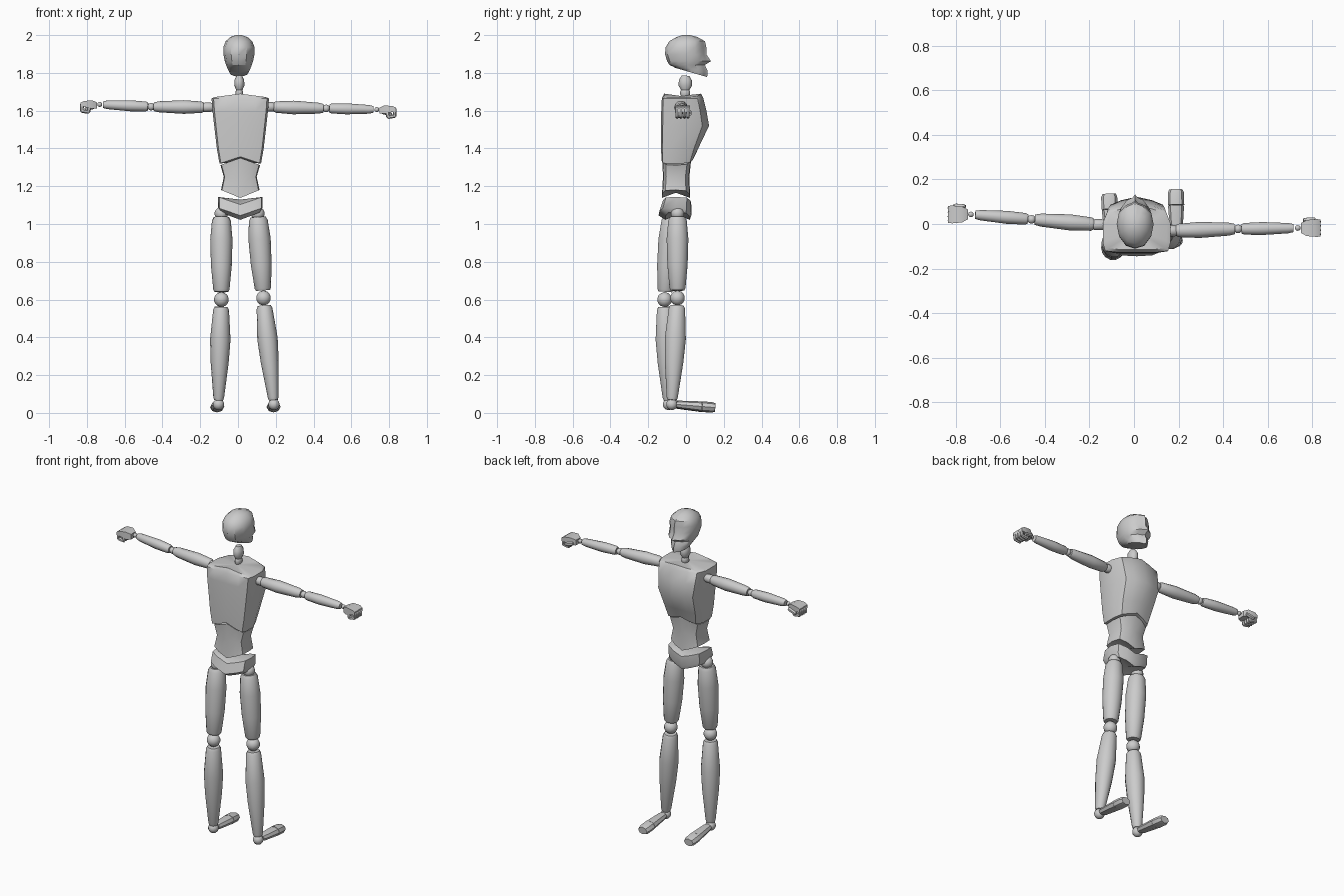
import bpy, bmesh, math
from mathutils import Vector

if "Cube" in bpy.data.objects:
    bpy.data.objects.remove(bpy.data.objects["Cube"])

grey = bpy.data.materials.new("plain grey")
grey.use_nodes = True
grey.diffuse_color = (0.6, 0.6, 0.6, 1)
grey.node_tree.nodes["Principled BSDF"].inputs["Base Color"].default_value = (0.6, 0.6, 0.6, 1)


def skin(name, rings, angle=40):
    """Closed surface through equal-length rings of points."""
    bm = bmesh.new()
    rows = [[bm.verts.new(p) for p in ring] for ring in rings]
    n = len(rows[0])
    for a, b in zip(rows, rows[1:]):
        for i in range(n):
            j = (i + 1) % n
            bm.faces.new((a[i], a[j], b[j], b[i]))
    for row in (rows[0], rows[-1]):
        cap = bm.verts.new(sum((v.co for v in row), Vector()) / n)
        for i in range(n):
            bm.faces.new((row[i], row[(i + 1) % n], cap))
    bmesh.ops.recalc_face_normals(bm, faces=bm.faces)
    mesh = bpy.data.meshes.new(name)
    bm.to_mesh(mesh)
    bm.free()
    mesh.materials.append(grey)
    obj = bpy.data.objects.new(name, mesh)
    bpy.context.collection.objects.link(obj)
    bpy.ops.object.select_all(action='DESELECT')
    obj.select_set(True)
    bpy.context.view_layer.objects.active = obj
    bpy.ops.object.shade_smooth_by_angle(angle=math.radians(angle))
    return obj


def block(name, outline, rows, cx, angle=40):
    """Rows: height, half width, back y, front y, rise at centre, rise at front."""
    rings = []
    for z, hx, y0, y1, lift, tilt in rows:
        rings.append([(cx + u * hx, (y0 + y1) / 2 + v * (y1 - y0) / 2,
                       z + lift * (1 - abs(u)) + tilt * v) for u, v in outline])
    return skin(name, rings, angle)


def limb(name, p0, p1, profile, sides=12, flat=1.0):
    """Tapered round bar; profile holds (fraction along, radius)."""
    p0, p1 = Vector(p0), Vector(p1)
    axis = (p1 - p0).normalized()
    ref = Vector((0, 1, 0)) if abs(axis.y) < 0.7 else Vector((1, 0, 0))
    side = axis.cross(ref).normalized()
    up = axis.cross(side)
    rings = []
    for t, r in profile:
        c = p0.lerp(p1, t)
        rings.append([c + side * r * flat * math.cos(a) + up * r * math.sin(a)
                      for a in (2 * math.pi * i / sides for i in range(sides))])
    return skin(name, rings)


def ball(name, centre, r, tall=1.0):
    c, h = Vector(centre), Vector((0, 0, r * tall))
    prof = [((1 - math.cos(a)) / 2, r * math.sin(a)) for a in
            (math.pi * (i + 0.3) / 7.6 for i in range(8))]
    return limb(name, c - h, c + h, prof)


def mirrored(half):
    return half + [(-u, v) for u, v in reversed(half) if u]


# Head and neck
head_outline = mirrored([(0, -1), (0.5, -0.88), (0.87, -0.5), (1, 0),
                         (0.88, 0.45), (0.5, 0.78), (0.16, 0.88), (0, 1)])
block("head", head_outline, [
    (1.802, 0.050, -0.055, 0.112, 0, -0.024),
    (1.822, 0.060, -0.070, 0.115, 0, -0.012),
    (1.842, 0.068, -0.088, 0.100, 0, 0),
    (1.862, 0.075, -0.100, 0.132, 0, 0),
    (1.898, 0.082, -0.111, 0.108, 0, 0),
    (1.935, 0.083, -0.108, 0.108, 0, 0),
    (1.968, 0.070, -0.088, 0.100, 0, 0),
    (1.990, 0.045, -0.050, 0.060, 0, 0),
    (2.000, 0.015, -0.020, 0.020, 0, 0)], 0.005, 35)
limb("neck", (0.007, -0.005, 1.67), (0.007, -0.003, 1.785),
     [(0, 0.018), (0.14, 0.026), (0.28, 0.026), (0.34, 0.022), (0.55, 0.036),
      (0.8, 0.034), (1, 0.020)], flat=0.75)

# Trunk: chest, abdomen and pelvis with V-shaped seams
chest_outline = mirrored([(0, -1), (0.55, -1), (0.93, -0.93), (1, -0.6),
                          (1, 0.2), (0.85, 0.72), (0.5, 0.88), (0, 1)])
block("chest", chest_outline, [
    (1.320, 0.110, -0.130, 0.045, 0.036, 0),
    (1.400, 0.124, -0.132, 0.072, 0.015, 0),
    (1.520, 0.138, -0.132, 0.122, 0, 0),
    (1.600, 0.147, -0.131, 0.108, 0, 0),
    (1.665, 0.152, -0.128, 0.092, 0, 0),
    (1.672, 0.135, -0.115, 0.080, 0.018, 0)], 0.012)
waist_outline = mirrored([(0, -1), (0.6, -0.95), (0.95, -0.75), (1, 0),
                          (0.9, 0.7), (0.5, 0.95), (0, 1)])
block("abdomen", waist_outline, [
    (1.180, 0.102, -0.128, 0.022, -0.042, 0),
    (1.250, 0.087, -0.122, 0.018, 0, 0),
    (1.312, 0.105, -0.126, 0.028, 0.038, 0)], 0.012)
block("pelvis", waist_outline, [
    (1.062, 0.106, -0.110, 0.020, -0.040, 0),
    (1.085, 0.117, -0.145, 0.028, -0.040, 0),
    (1.143, 0.117, -0.125, 0.028, -0.040, 0)], 0.012)

# Legs: hip, knee and ankle positions for each side
thigh = [(0, 0.040), (0.05, 0.050), (0.3, 0.059), (0.65, 0.055), (0.97, 0.043), (1, 0.037)]
shin = [(0, 0.036), (0.03, 0.044), (0.35, 0.057), (0.6, 0.050), (0.97, 0.030), (1, 0.025)]
legs = {"left": [(0.105, -0.045, 1.055), (0.135, -0.045, 0.608), (0.190, -0.075, 0.045), (0.188, 0.155)],
        "right": [(-0.088, -0.078, 1.055), (-0.088, -0.113, 0.60), (-0.103, -0.093, 0.045), (-0.112, 0.135)]}
for side, (hip, knee, ankle, toe) in legs.items():
    hip, knee, ankle = Vector(hip), Vector(knee), Vector(ankle)
    ball(side + "_hip_joint", hip, 0.036)
    limb(side + "_thigh", hip.lerp(knee, 0.04), hip.lerp(knee, 0.91), thigh, 14)
    ball(side + "_knee_joint", knee, 0.039)
    limb(side + "_shin", knee.lerp(ankle, 0.07), knee.lerp(ankle, 0.96), shin, 14, 0.95)
    ball(side + "_ankle_joint", ankle, 0.030)
    heel = ankle + Vector((0, 0.025, 0))
    tip = Vector((toe[0], toe[1], 0.028))
    limb(side + "_foot", heel, heel.lerp(tip, 0.65),
         [(0, 0.024), (0.1, 0.028), (1, 0.036)], 8, 0.75)
    limb(side + "_toes", heel.lerp(tip, 0.66), tip,
         [(0, 0.037), (0.8, 0.036), (1, 0.030)], 8, 0.75)

# Arms: shoulder, elbow, wrist for each side
upper = [(0, 0.024), (0.04, 0.030), (0.4, 0.036), (0.9, 0.029), (1, 0.023)]
fore = [(0, 0.021), (0.05, 0.026), (0.4, 0.029), (0.9, 0.023), (1, 0.018)]
arms = {"left": [(0.168, -0.030, 1.620), (0.467, -0.022, 1.612), (0.735, -0.018, 1.606)],
        "right": [(-0.160, -0.003, 1.618), (-0.460, 0.021, 1.621), (-0.732, 0.043, 1.633)]}
for side, (shoulder, elbow, wrist) in arms.items():
    shoulder, elbow, wrist = Vector(shoulder), Vector(elbow), Vector(wrist)
    out = Vector((math.copysign(1, wrist.x), 0, 0))
    limb(side + "_shoulder_joint", shoulder - out * 0.03, shoulder + out * 0.025,
         [(0, 0.020), (0.3, 0.025), (0.85, 0.025), (1, 0.020)])
    limb(side + "_upper_arm", shoulder.lerp(elbow, 0.07), shoulder.lerp(elbow, 0.95), upper)
    ball(side + "_elbow_joint", elbow, 0.020)
    limb(side + "_forearm", elbow.lerp(wrist, 0.06), elbow.lerp(wrist, 0.93), fore)
    ball(side + "_wrist_joint", wrist, 0.013)

    # Fist: flat palm, four curled fingers and a thumb
    def at(x, y, z):
        return wrist + out * x + Vector((0, y, z))
    palm = [(0.014, 0.022, -0.022, 0.010), (0.040, 0.036, -0.022, 0.022),
            (0.085, 0.040, -0.012, 0.018), (0.102, 0.038, -0.012, 0.008)]
    skin(side + "_palm", [[at(x, -w, lo), at(x, w, lo), at(x, w, hi), at(x, -w, hi)]
                          for x, w, lo, hi in palm])
    for i in range(4):
        y = (i - 1.5) * 0.019
        joints = [at(0.094, y, 0.004), at(0.095, y, -0.034),
                  at(0.060, y, -0.040), at(0.056, y, -0.020)]
        for k, (a, b) in enumerate(zip(joints, joints[1:])):
            limb(f"{side}_finger_{i + 1}_{k + 1}", a, b,
                 [(-0.15, 0.007), (0.1, 0.010), (0.9, 0.010), (1.15, 0.007)], 6)
    limb(side + "_thumb", at(0.025, 0.034, -0.010), at(0.078, 0.040, -0.026),
         [(0, 0.009), (0.2, 0.012), (0.8, 0.011), (1, 0.007)], 6)
